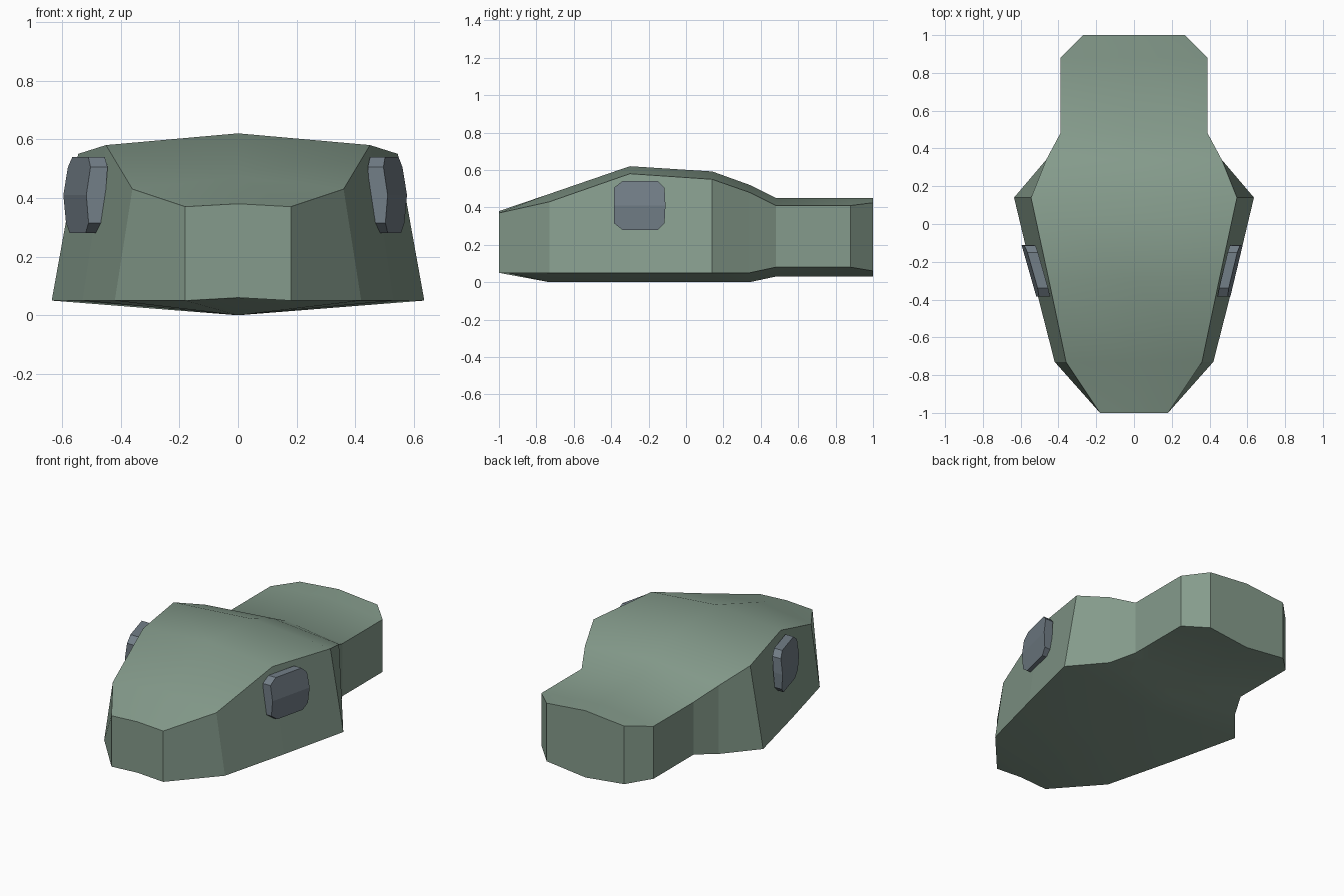
import bpy, bmesh

if "Cube" in bpy.data.objects:
    bpy.data.objects.remove(bpy.data.objects["Cube"])


def material(name, color):
    m = bpy.data.materials.new(name)
    m.diffuse_color = (*color, 1)
    m.use_nodes = True
    m.node_tree.nodes["Principled BSDF"].inputs["Base Color"].default_value = m.diffuse_color
    return m


def loft(name, rings, mat, smooth_strips=()):
    """Skin closed rings of points and cap both ends."""
    bm = bmesh.new()
    loops = [[bm.verts.new(p) for p in ring] for ring in rings]
    n = len(loops[0])
    for a, b in zip(loops, loops[1:]):
        for i in range(n):
            j = (i + 1) % n
            f = bm.faces.new((a[i], a[j], b[j], b[i]))
            f.smooth = i in smooth_strips
    bm.faces.new(loops[0][::-1])
    bm.faces.new(loops[-1])
    bmesh.ops.recalc_face_normals(bm, faces=bm.faces[:])
    # keep the borders between flat and smooth faces crisp
    for e in bm.edges:
        e.smooth = all(f.smooth for f in e.link_faces)
    me = bpy.data.meshes.new(name)
    bm.to_mesh(me)
    bm.free()
    me.materials.append(mat)
    ob = bpy.data.objects.new(name, me)
    bpy.context.collection.objects.link(ob)
    return ob


green = material("green_skin", (0.235, 0.33, 0.262))
slate = material("slate_eye", (0.17, 0.21, 0.245))

# Head: y, lower half width, upper half width,
# side bottom z, side top z, middle bottom z, middle top z
stations = [
    (-1.00, 0.18, 0.18, 0.05, 0.37, 0.06, 0.38),
    (-0.73, 0.42, 0.36, 0.05, 0.43, 0.00, 0.472),
    (-0.30, 0.53, 0.45, 0.05, 0.58, 0.00, 0.62),
    (0.14, 0.635, 0.545, 0.05, 0.55, 0.00, 0.592),
    (0.34, 0.465, 0.465, 0.05, 0.48, 0.00, 0.52),
    (0.48, 0.39, 0.39, 0.08, 0.41, 0.03, 0.45),
    (0.88, 0.39, 0.39, 0.08, 0.41, 0.03, 0.45),
    (1.00, 0.27, 0.27, 0.06, 0.425, 0.03, 0.45),
]
rings = [[(0, y, mb), (wb, y, zb), (wt, y, zt), (0, y, mt), (-wt, y, zt), (-wb, y, zb)]
         for y, wb, wt, zb, zt, mb, mt in stations]
loft("head", rings, green, smooth_strips=(0, 2, 3, 5))

# Eyes: chamfered slabs that follow the slanted cheeks, creased at mid height
outline = [(-0.34, 0.28), (-0.15, 0.28), (-0.115, 0.315), (-0.11, 0.41), (-0.115, 0.505),
           (-0.15, 0.54), (-0.34, 0.54), (-0.385, 0.505), (-0.385, 0.41), (-0.385, 0.315)]


def eye(name, side, x_front, slope, depth):
    def ring(offset):
        pts = []
        for y, z in outline:
            dz = z - 0.41
            x = x_front + slope * (y + 0.385) - (0.15 if dz > 0 else 0.08) * abs(dz)
            if offset:
                x = x_front + slope * (y + 0.385) - 0.08 * dz - offset
            pts.append((side * x, y, z))
        return pts

    ob = loft(name, [ring(depth), ring(0)], slate)
    # split the outer cap along its mid-height crease
    bm = bmesh.new()
    bm.from_mesh(ob.data)
    bm.verts.ensure_lookup_table()
    n = len(outline)
    bmesh.ops.connect_verts(bm, verts=[bm.verts[n + 3], bm.verts[n + 8]])
    bm.to_mesh(ob.data)
    bm.free()


eye("right_eye", 1, 0.51, 0.24, 0.06)
eye("left_eye", -1, 0.517, 0.285, 0.065)
